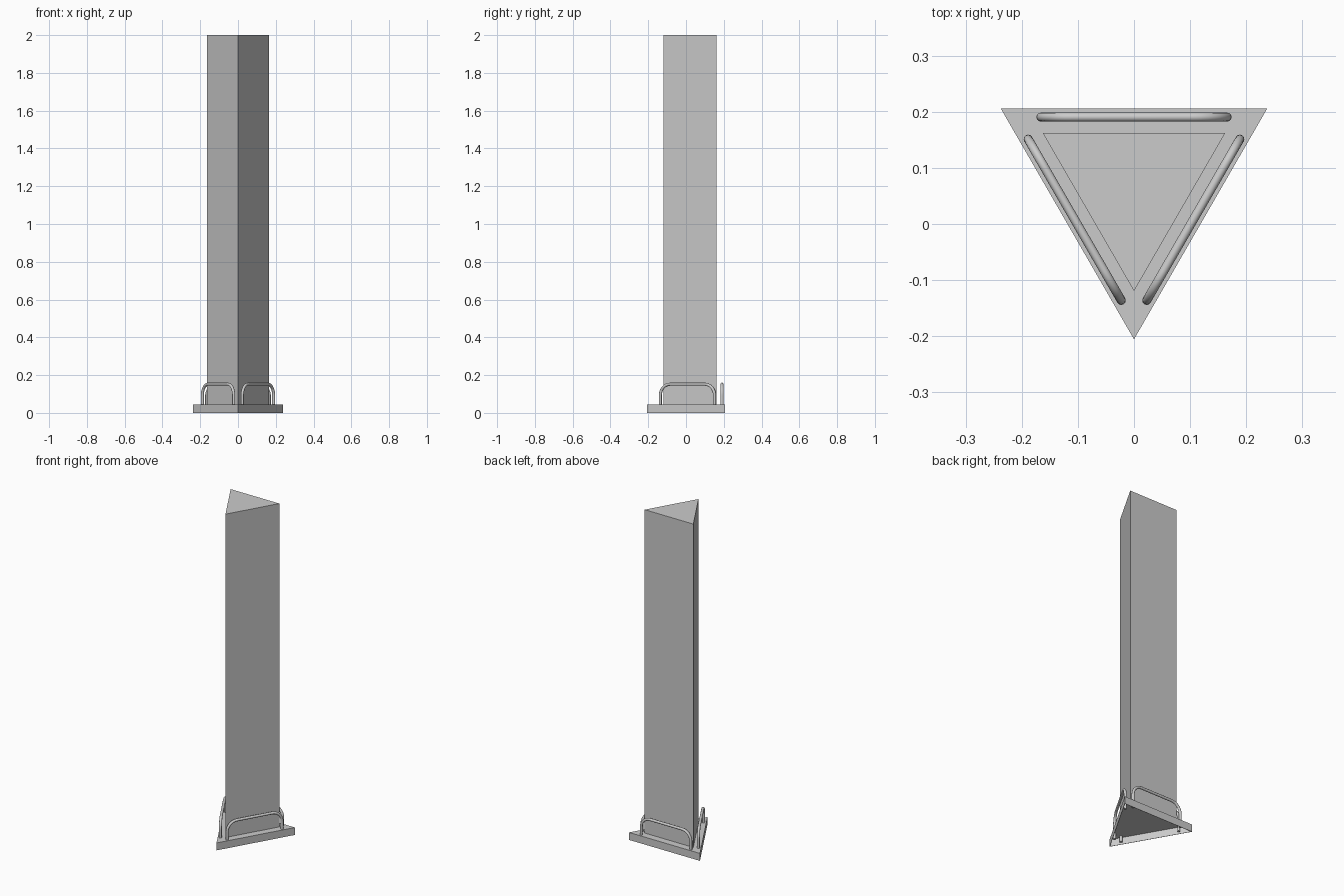
import bpy, bmesh
from math import sin, cos, pi, radians
from mathutils import Vector, Matrix

if "Cube" in bpy.data.objects:
    bpy.data.objects.remove(bpy.data.objects["Cube"])

CENTRE_Y = 0.0685      # centroid of the triangular plan
PLATE_H = 0.045


def triangle(radius, z):
    return [Vector((radius * cos(a), CENTRE_Y + radius * sin(a), z))
            for a in (radians(-90 + 120 * i) for i in range(3))]


def prism_shell(name, radius, z0, z1, flip_cap=False):
    """Three walls and a top, open underneath."""
    bm = bmesh.new()
    low = [bm.verts.new(p) for p in triangle(radius, z0)]
    high = [bm.verts.new(p) for p in triangle(radius, z1)]
    for i in range(3):
        j = (i + 1) % 3
        bm.faces.new((low[i], low[j], high[j], high[i]))
    cap = bm.faces.new(high)
    if flip_cap:
        cap.normal_flip()
    mesh = bpy.data.meshes.new(name)
    bm.to_mesh(mesh)
    bm.free()
    obj = bpy.data.objects.new(name, mesh)
    bpy.context.collection.objects.link(obj)
    return obj


# Hollow base plate, thin sheet open at the bottom
plate = prism_shell("base_plate", 0.274, 0, PLATE_H)
sheet = plate.modifiers.new("sheet", 'SOLIDIFY')
sheet.thickness = 0.002
sheet.offset = -1
sheet.use_even_offset = True

# Tall triangular column, cap turned inward
prism_shell("column", 0.188, PLATE_H, 2.0, flip_cap=True)

# Handle path: two legs joined by a bar with rounded corners
HALF, TOP, BEND, FOOT, TUBE = 0.166, 0.152, 0.06, 0.008, 0.008
path = [(-HALF, FOOT)]
for side, start in ((-1, pi), (1, pi / 2)):
    for k in range(9):
        a = start - k / 8 * pi / 2
        path.append((side * (HALF - BEND) + BEND * cos(a), TOP - BEND + BEND * sin(a)))
path.append((HALF, FOOT))

# One handle along each side of the plate
for i, side in enumerate(("back", "left", "right")):
    curve = bpy.data.curves.new(side + "_handle", 'CURVE')
    curve.dimensions = '3D'
    curve.bevel_depth = TUBE
    curve.bevel_resolution = 4
    curve.use_fill_caps = True
    spline = curve.splines.new('POLY')
    spline.points.add(len(path) - 1)
    turn = Matrix.Rotation(radians(120 * i), 3, 'Z')
    for point, (x, z) in zip(spline.points, path):
        p = turn @ Vector((x, 0.122, z))
        point.co = (p.x, p.y + CENTRE_Y, p.z, 1)
    handle = bpy.data.objects.new(side + "_handle", curve)
    bpy.context.collection.objects.link(handle)
    bpy.ops.object.select_all(action='DESELECT')
    handle.select_set(True)
    bpy.context.view_layer.objects.active = handle
    bpy.ops.object.convert(target='MESH')
    bpy.ops.object.shade_smooth_by_angle(angle=radians(40))
